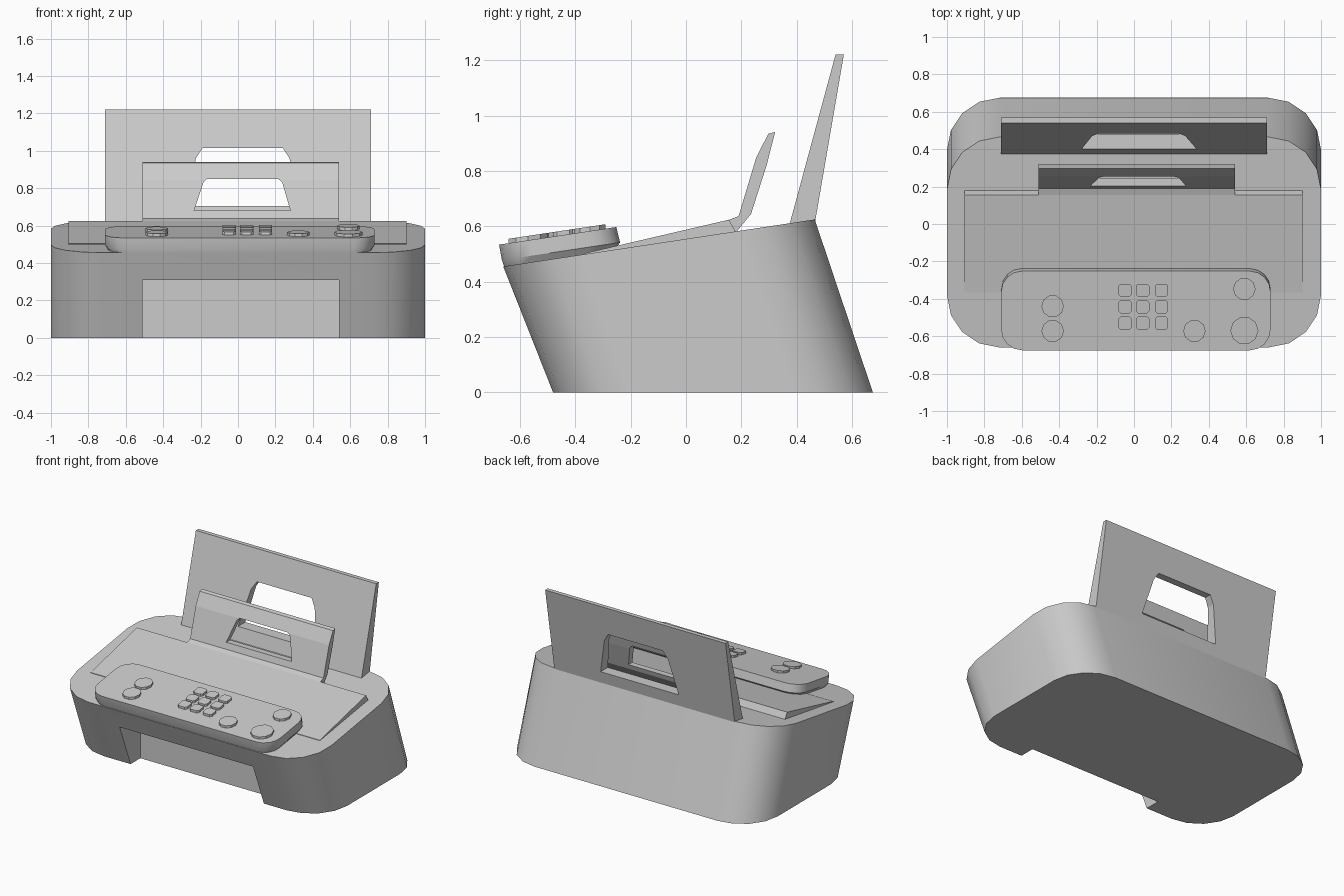
import bpy, bmesh
from math import sin, cos, pi

if "Cube" in bpy.data.objects:
    bpy.data.objects.remove(bpy.data.objects["Cube"])

SLOPE = 0.15


def make(name, verts, faces):
    mesh = bpy.data.meshes.new(name)
    bm = bmesh.new()
    vs = [bm.verts.new(v) for v in verts]
    for f in faces:
        bm.faces.new([vs[i] for i in f])
    bmesh.ops.recalc_face_normals(bm, faces=bm.faces)
    bm.to_mesh(mesh)
    bm.free()
    ob = bpy.data.objects.new(name, mesh)
    bpy.context.collection.objects.link(ob)
    return ob


def loft(name, *rings):
    """Skin between rings with equal point counts and cap both ends."""
    n = len(rings[0])
    faces = [tuple(range(n)), tuple(range(n * (len(rings) - 1), n * len(rings)))]
    for r in range(len(rings) - 1):
        for i in range(n):
            j = (i + 1) % n
            faces.append((r * n + i, r * n + j, (r + 1) * n + j, (r + 1) * n + i))
    return make(name, [p for ring in rings for p in ring], faces)


def rounded(x0, x1, y0, y1, r, z, slope=0, seg=4):
    """Rounded rectangle on a plane whose height is z at y0."""
    pts = []
    corners = [(x1 - r, y1 - r), (x0 + r, y1 - r), (x0 + r, y0 + r), (x1 - r, y0 + r)]
    for k, (cx, cy) in enumerate(corners):
        for s in range(seg + 1):
            a = pi / 2 * (k + s / seg)
            y = cy + r * sin(a)
            pts.append((cx + r * cos(a), y, z + slope * (y - y0)))
    return pts


def extrude_x(name, profile, x0, x1):
    return loft(name, *[[(x, y, z) for y, z in profile] for x in (x0, x1)])


def cut(ob, cutter):
    mod = ob.modifiers.new("cut", 'BOOLEAN')
    mod.object, mod.operation, mod.solver = cutter, 'DIFFERENCE', 'EXACT'
    cutter.hide_render = True
    bpy.context.view_layer.objects.active = ob
    bpy.ops.object.modifier_apply(modifier=mod.name)
    bpy.data.objects.remove(cutter)


def smooth(ob):
    bpy.ops.object.select_all(action='DESELECT')
    ob.select_set(True)
    bpy.context.view_layer.objects.active = ob
    bpy.ops.object.shade_smooth_by_angle(angle=pi / 6)


def window(ob, outline, y0, y1):
    cut(ob, loft("window_cutter", *[[(x, y, z) for x, z in outline] for y in (y0, y1)]))


# Leaning body with the paper outlet cut into its front
body = loft("body", rounded(-1, 1, -0.48, 0.675, 0.28, 0),
            rounded(-1, 1, -0.66, 0.465, 0.28, 0.455, 0.151))
cut(body, extrude_x("outlet_cutter", [(-1, -0.5), (-0.37, -0.5), (-0.37, 0.31), (-1, 0.31)],
                    -0.51, 0.54))
smooth(body)

# Wedge-shaped top cover
extrude_x("top_cover", [(-0.365, 0.485), (-0.365, 0.503), (0.155, 0.624), (0.18, 0.58),
                        (0.17, 0.56)], -0.905, 0.9)

# Front paper support with grip hole
front = extrude_x("front_paper_support",
                  [(0.178, 0.575), (0.152, 0.622), (0.19, 0.637), (0.253, 0.847),
                   (0.297, 0.934), (0.322, 0.941), (0.291, 0.82), (0.235, 0.645)], -0.51, 0.54)
window(front, [(-0.235, 0.68), (-0.185, 0.83), (-0.165, 0.85),
               (0.215, 0.85), (0.237, 0.83), (0.28, 0.68)], 0.1, 0.4)

# Rear paper support with grip hole
rear = extrude_x("rear_paper_support",
                 [(0.372, 0.6), (0.54, 1.22), (0.57, 1.22), (0.466, 0.615)], -0.71, 0.71)
window(rear, [(-0.28, 0.705), (-0.225, 0.96), (-0.19, 1.015),
              (0.24, 1.015), (0.275, 0.96), (0.335, 0.705)], 0.3, 0.7)

# Control panel
panel = loft("control_panel",
             rounded(-0.69, 0.71, -0.655, -0.26, 0.1, 0.45, SLOPE),
             rounded(-0.71, 0.73, -0.665, -0.238, 0.11, 0.478, SLOPE),
             rounded(-0.71, 0.73, -0.675, -0.252, 0.11, 0.534, SLOPE))
smooth(panel)


def panel_z(y):
    return 0.534 + SLOPE * (y + 0.675)


def button(name, outline):
    loft(name, *[[(x, y, panel_z(y) + h) for x, y in outline] for h in (-0.01, 0.016)])


# Round buttons
for x, y, r in [(-0.435, -0.44, 0.06), (-0.435, -0.572, 0.06), (0.323, -0.572, 0.06),
                (0.59, -0.347, 0.06), (0.59, -0.57, 0.075)]:
    button("round_button", [(x + r * cos(pi * i / 5), y + r * sin(pi * i / 5)) for i in range(10)])

# Keypad
for x in (-0.048, 0.046, 0.147):
    for y in (-0.355, -0.443, -0.53):
        button("keypad_key", [p[:2] for p in rounded(x - 0.036, x + 0.036, y - 0.035, y + 0.035,
                                                     0.012, 0, seg=1)])
